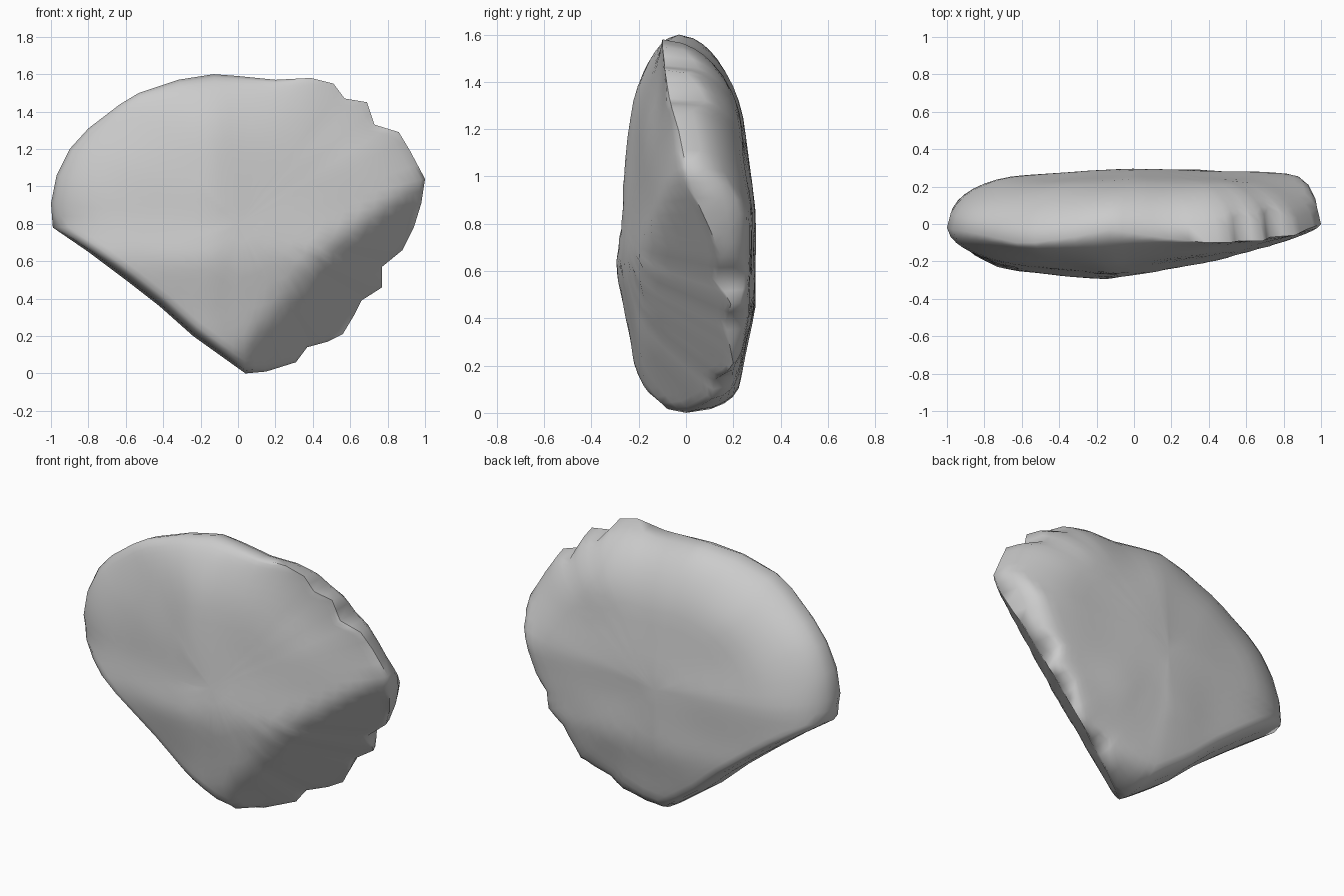
import bpy, bmesh, math
from mathutils import Vector, noise
from mathutils.geometry import intersect_point_line

if "Cube" in bpy.data.objects:
    bpy.data.objects.remove(bpy.data.objects["Cube"])

# Outline of the stone as x, z and depth y of the rim, in three stretches
CHIPPED = [(.04, 0, 0), (.15, .01, .03), (.31, .06, .11), (.37, .14, .12), (.48, .17, .17),
           (.56, .21, .20), (.62, .31, .18), (.66, .39, .17), (.77, .46, .19), (.77, .57, .13),
           (.88, .66, .15), (.94, .78, .10), (.98, .91, .04), (1, 1.04, 0)]
TOP = [(1, 1.04, 0), (.92, 1.19, -.03), (.86, 1.29, -.06), (.73, 1.33, -.07),
       (.69, 1.45, -.09), (.57, 1.47, -.09), (.51, 1.55, -.10), (.39, 1.58, -.10),
       (.2, 1.57, -.08), (0, 1.59, -.05), (-.13, 1.6, -.03), (-.32, 1.57, -.07),
       (-.53, 1.5, -.10), (-.63, 1.44, -.10), (-.8, 1.31, -.06), (-.9, 1.2, -.04),
       (-.97, 1.06, -.03), (-1, .91, -.02), (-.99, .78, .01)]
CUT = [(-.99, .78, .01), (-.8, .65, 0), (-.6, .5, 0), (-.42, .36, 0), (-.24, .2, 0),
       (-.1, .1, 0), (.04, 0, 0)]
# The same stretches without the notches, for measuring distance to the edge
TOP_EVEN = TOP[:3] + TOP[4:5] + TOP[6:]
CHIPPED_EVEN = CHIPPED[:3] + CHIPPED[5:6] + CHIPPED[8:9] + CHIPPED[10:]
CX, CZ = 0.0, 0.8
RINGS = [.98, .95, .915, .87, .81, .74, .66, .57, .47, .36, .24, .12]


def front_depth(x, z):
    return (-.30 + .10 * max(z - .65, 0) + .2 * max(.6 - z, 0)
            + .17 * max(x + .15, 0) + .10 * max(-x - .15, 0))


def back_depth(x, z):
    return (.295 - .13 * max(z - .85, 0) - .2 * max(.45 - z, 0)
            - .07 * max(-x, 0) - .03 * max(x, 0))


def facet(x, z):
    # sloping break on the lower right of the front
    return -.104 + .831 * x - .73 * z


def nearest(path, x, z):
    # distance to a stretch of the outline, and the rim depth there
    best = (9, 0)
    p = Vector((x, z, 0))
    for a, b in zip(path, path[1:]):
        va, vb = Vector((a[0], a[1], 0)), Vector((b[0], b[1], 0))
        t = min(max(intersect_point_line(p, va, vb)[1], 0), 1)
        best = min(best, ((va.lerp(vb, t) - p).length, a[2] + (b[2] - a[2]) * t))
    return best


def rounded(x, z, depth, stretches):
    # fall from the full depth to the rim along a quarter ellipse
    b, found = 1, []
    for path, width in stretches:
        d, y = nearest(path, x, z)
        t = min(d / width, 1)
        b = min(b, math.sqrt(1 - (1 - t) ** 2))
        found.append((d, y))
    y = min(found)[1]
    n = .012 * noise.noise(Vector((x * 3, 0, z * 3)))
    return y + (depth - y + n) * b


def surface(p, s):
    x, z = CX + (p[0] - CX) * s, CZ + (p[1] - CZ) * s
    back = rounded(x, z, back_depth(x, z), [(TOP_EVEN, .36), (CUT, .05), (CHIPPED_EVEN, .12)])
    front = rounded(x, z, front_depth(x, z), [(TOP_EVEN, .4), (CUT, .05)])
    front = max(front, min(facet(x, z), back - .005))
    return (x, front, z), (x, back, z)


# Split each outline edge once for finer faces
corners = CHIPPED[:-1] + TOP[:-1] + CUT[:-1]
outline = []
for a, b in zip(corners, corners[1:] + corners[:1]):
    outline += [a, tuple((p + q) / 2 for p, q in zip(a, b))]
count = len(outline)

# Stone body: front and back shells joined at the rim
bm = bmesh.new()
rim = [bm.verts.new((x, y, z)) for x, z, y in outline]
grid = [[surface(p, s) for p in outline] for s in RINGS]
centre = surface(outline[0], 0)
for side in (0, 1):
    prev = rim
    for row in grid:
        ring = [bm.verts.new(pair[side]) for pair in row]
        for i in range(count):
            j = (i + 1) % count
            bm.faces.new((prev[i], prev[j], ring[j], ring[i]))
        prev = ring
    mid = bm.verts.new(centre[side])
    for i in range(count):
        bm.faces.new((prev[i], prev[(i + 1) % count], mid))

# Soften the inside while keeping the chipped rim
inner = [v for v in bm.verts if v not in set(rim)]
bmesh.ops.smooth_vert(bm, verts=inner, factor=.3,
                      use_axis_x=False, use_axis_y=True, use_axis_z=False)
bmesh.ops.recalc_face_normals(bm, faces=bm.faces)

mesh = bpy.data.meshes.new("stone")
bm.to_mesh(mesh)
bm.free()
stone = bpy.data.objects.new("stone", mesh)
bpy.context.collection.objects.link(stone)

grey = bpy.data.materials.new("stone grey")
grey.diffuse_color = (.6, .6, .6, 1)
grey.use_nodes = True
grey.node_tree.nodes["Principled BSDF"].inputs["Base Color"].default_value = grey.diffuse_color
mesh.materials.append(grey)

bpy.context.view_layer.objects.active = stone
stone.select_set(True)
bpy.ops.object.shade_smooth_by_angle(angle=math.radians(60))
